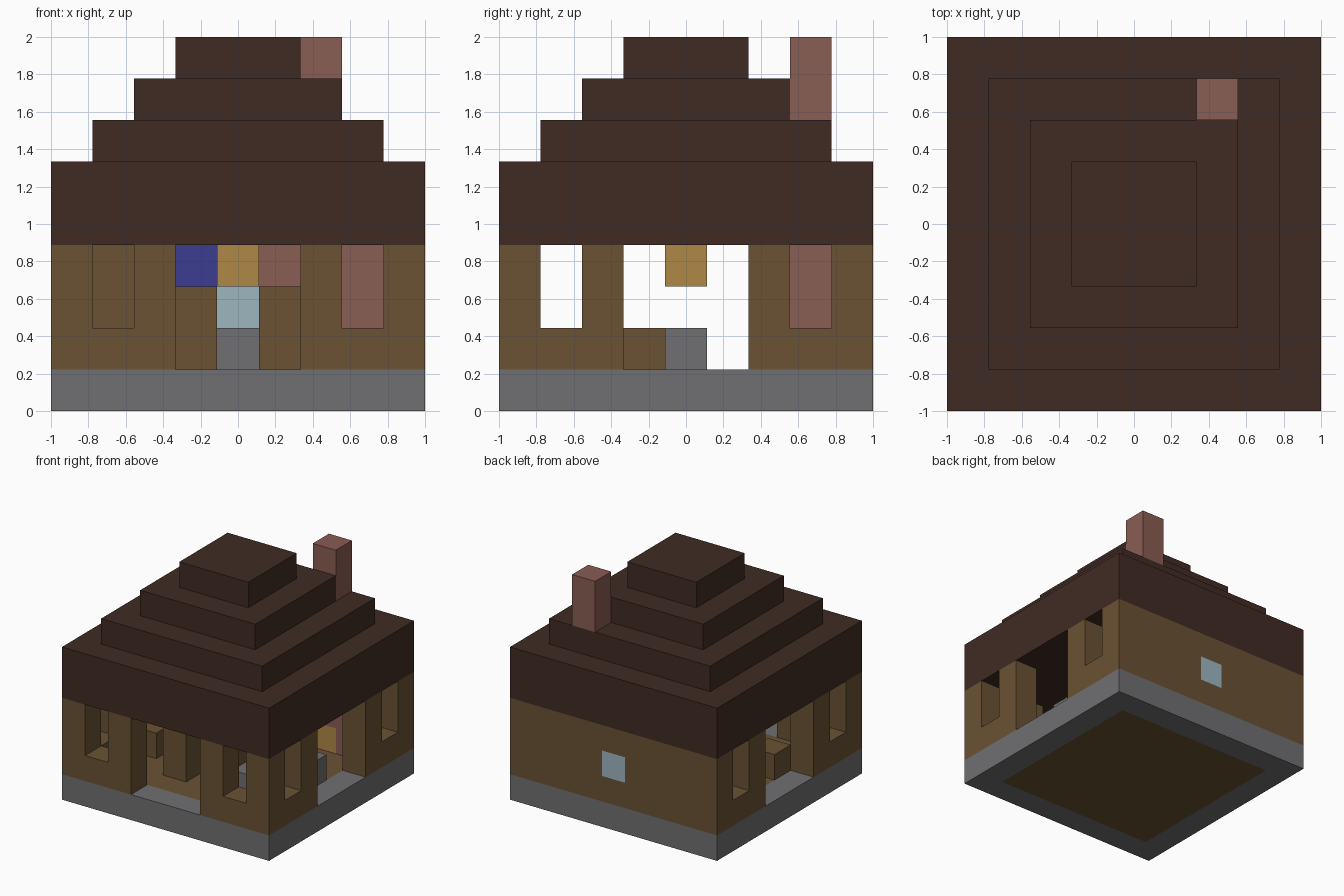
import bpy
import bmesh
from mathutils import Vector

if "Cube" in bpy.data.objects:
    bpy.data.objects.remove(bpy.data.objects["Cube"], do_unlink=True)

N = 9          # blocks along each side
S = 2 / N      # size of one block


def linear(c):
    c /= 255
    return c / 12.92 if c <= 0.04045 else ((c + 0.055) / 1.055) ** 2.4


def material(name, *rgb):
    color = [linear(c) for c in rgb] + [1]
    m = bpy.data.materials.new(name)
    m.use_nodes = True
    m.diffuse_color = color
    bsdf = m.node_tree.nodes["Principled BSDF"]
    bsdf.inputs["Base Color"].default_value = color
    bsdf.inputs["Roughness"].default_value = 0.9
    return m


ROOF = material("dark roof wood", 64, 43, 35)
WOOD = material("plank wood", 106, 82, 51)
STONE = material("grey stone", 112, 111, 114)
BRICK = material("red brick", 137, 93, 83)
BLUE = material("blue cloth", 60, 60, 145)
GLOW = material("amber glow", 176, 136, 70)
GLASS = material("pale glass", 157, 182, 192)


def place(p):
    """Block coordinates to model space."""
    return Vector((p[0] * S - 1, p[1] * S - 1, p[2] * S))


def prism(name, mat, profile, lo, hi, axis="y"):
    """Extrude an upright (along, z) profile between lo and hi on an axis."""
    bm = bmesh.new()
    pos = (lambda a, z, d: (a, d, z)) if axis == "y" else (lambda a, z, d: (d, a, z))
    face = bm.faces.new([bm.verts.new(place(pos(a, z, lo))) for a, z in profile])
    moved = bmesh.ops.extrude_face_region(bm, geom=[face])["geom"]
    shift = place(pos(0, 0, hi)) - place(pos(0, 0, lo))
    bmesh.ops.translate(bm, vec=shift,
                        verts=[v for v in moved if isinstance(v, bmesh.types.BMVert)])
    bmesh.ops.recalc_face_normals(bm, faces=bm.faces)
    mesh = bpy.data.meshes.new(name)
    bm.to_mesh(mesh)
    bm.free()
    mesh.materials.append(mat)
    obj = bpy.data.objects.new(name, mesh)
    bpy.context.collection.objects.link(obj)
    return obj


def box(name, mat, x, y, z):
    (x0, x1), (z0, z1) = x, z
    return prism(name, mat, [(x0, z0), (x1, z0), (x1, z1), (x0, z1)], *y)


def block(name, mat, col, row, z0, z1):
    return box(name, mat, (col, col + 1), (row, row + 1), (z0, z1))


def flip(profile):
    return [(N - a, z) for a, z in profile]


# Stone footing around a plank floor
box("footing_front", STONE, (0, N), (0, 1), (0, 1))
box("footing_back", STONE, (0, N), (8, N), (0, 1))
box("footing_right", STONE, (0, 1), (1, 8), (0, 1))
box("footing_left", STONE, (8, N), (1, 8), (0, 1))
box("plank_floor", WOOD, (1, 8), (1, 8), (0, 1))

# Front wall: a window notch on each side of the wide doorway
notched = [(0, 1), (3, 1), (3, 4), (2, 4), (2, 2), (1, 2), (1, 4), (0, 4)]
prism("front_wall_right", WOOD, notched, 0, 1)
prism("front_wall_left", WOOD, flip(notched), 0, 1)

# Side walls: the corner posts belong to the front and back walls
sill_and_post = [(1, 1), (3, 1), (3, 4), (2, 4), (2, 2), (1, 2)]
for side, lo in (("right", 0), ("left", 8)):
    prism(side + "_wall_front", WOOD, sill_and_post, lo, lo + 1, "x")
    prism(side + "_wall_back", WOOD, flip(sill_and_post), lo, lo + 1, "x")

# Back wall with one glazed window
box("back_wall_right", WOOD, (0, 4), (8, N), (1, 4))
box("back_wall_left", WOOD, (5, N), (8, N), (1, 4))
block("back_wall_sill", WOOD, 4, 8, 1, 2)
block("back_wall_lintel", WOOD, 4, 8, 3, 4)
block("back_window", GLASS, 4, 8, 2, 3)

# Stepped roof
box("roof_eaves", ROOF, (0, N), (0, N), (4, 6))
for i in (1, 2, 3):
    box(f"roof_step_{i}", ROOF, (i, N - i), (i, N - i), (5 + i, 6 + i))

# Chimney and fireplace
block("chimney", BRICK, 6, 7, 7, N)
block("fireplace_right", BRICK, 5, 7, 1, 4)
block("fireplace_left", BRICK, 7, 7, 1, 4)
block("fireplace_mantel", BRICK, 6, 7, 2, 4)
block("fire", GLOW, 6, 7, 1, 2)

# Furnishings
block("lamp", GLOW, 4, 4, 3, 4)
block("wall_hanging", BLUE, 3, 7, 3, 4)
block("right_post", WOOD, 3, 2, 1, 3)
block("left_post", WOOD, 5, 2, 1, 3)
block("wooden_seat", WOOD, 1, 3, 1, 2)
block("stone_table", STONE, 4, 4, 1, 2)
block("stone_side_table", STONE, 7, 4, 1, 2)
block("stone_stool", STONE, 6, 2, 1, 2)
